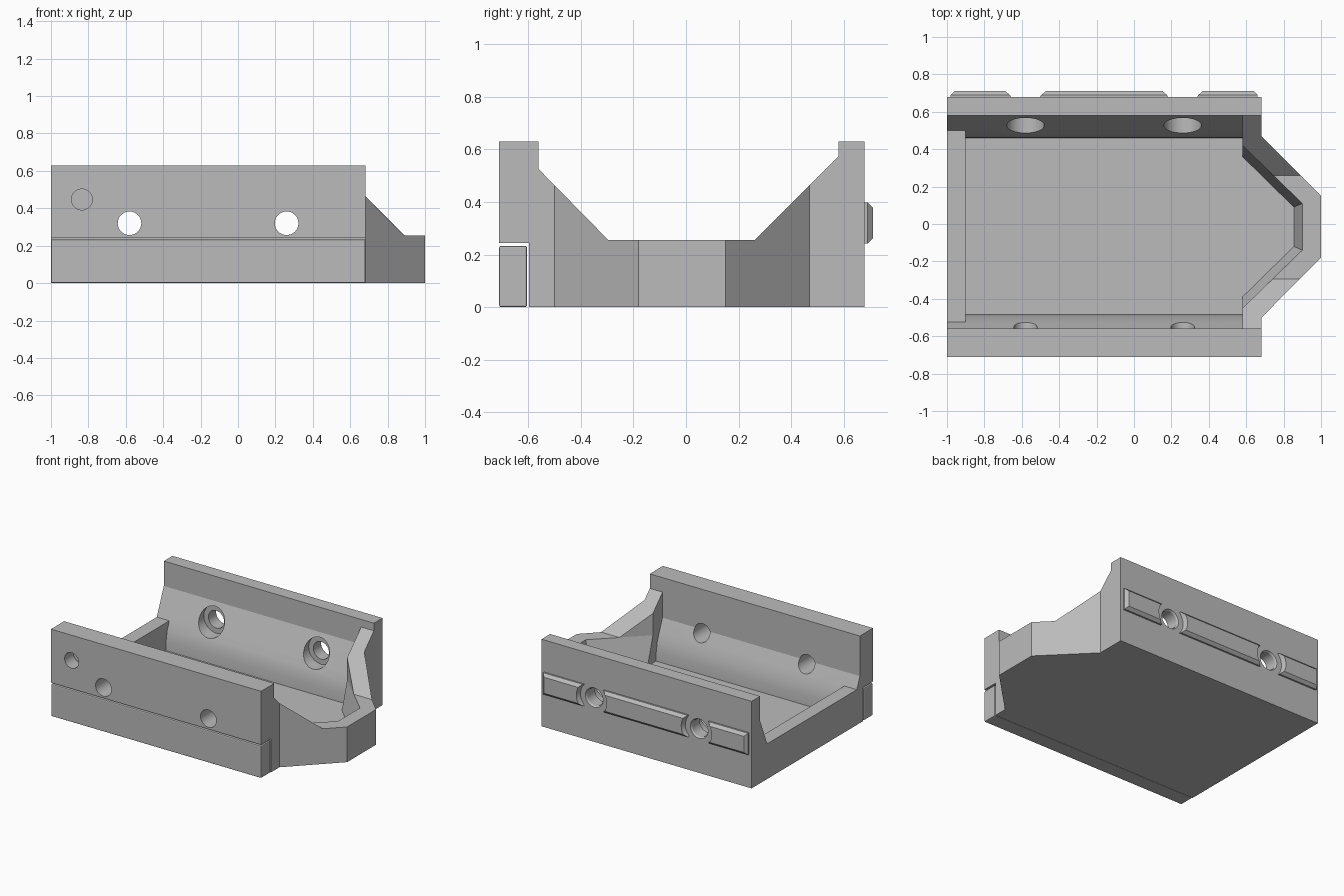
import bpy
import bmesh
import math
from mathutils import Matrix

cube = bpy.data.objects.get("Cube")
if cube:
    bpy.data.objects.remove(cube, do_unlink=True)

grey = bpy.data.materials.new("plain_grey")
grey.use_nodes = True
GREY = (0.5, 0.5, 0.5, 1)
grey.diffuse_color = GREY
grey.node_tree.nodes["Principled BSDF"].inputs["Base Color"].default_value = GREY


def finish(name, bm):
    bmesh.ops.recalc_face_normals(bm, faces=bm.faces)
    mesh = bpy.data.meshes.new(name)
    bm.to_mesh(mesh)
    bm.free()
    mesh.materials.append(grey)
    ob = bpy.data.objects.new(name, mesh)
    bpy.context.collection.objects.link(ob)
    return ob


def loft(name, rings):
    """Closed solid through rings with equal point counts."""
    bm = bmesh.new()
    loops = [[bm.verts.new(p) for p in ring] for ring in rings]
    n = len(loops[0])
    for low, high in zip(loops, loops[1:]):
        for i in range(n):
            j = (i + 1) % n
            bm.faces.new((low[i], low[j], high[j], high[i]))
    bm.faces.new(loops[0])
    bm.faces.new(loops[-1])
    return finish(name, bm)


def along_x(name, profile, x0, x1):
    return loft(name, [[(x, y, z) for y, z in profile] for x in (x0, x1)])


def along_z(name, *layers):
    return loft(name, [[(x, y, z) for x, y in plan] for z, plan in layers])


def drill(x, z, y0, y1, r0, r1=None):
    """Round cutter running along y."""
    bm = bmesh.new()
    turn = Matrix.Translation((x, (y0 + y1) / 2, z)) @ Matrix.Rotation(-math.pi / 2, 4, "X")
    bmesh.ops.create_cone(bm, cap_ends=True, segments=48, radius1=r0,
                          radius2=r0 if r1 is None else r1, depth=y1 - y0, matrix=turn)
    return finish("cutter", bm)


def select(ob):
    bpy.ops.object.select_all(action="DESELECT")
    bpy.context.view_layer.objects.active = ob
    ob.select_set(True)


def cut(ob, *cutters):
    for c in cutters:
        c.hide_render = True
        mod = ob.modifiers.new("cut", "BOOLEAN")
        mod.operation, mod.solver, mod.object = "DIFFERENCE", "EXACT", c
        select(ob)
        bpy.ops.object.modifier_apply(modifier=mod.name)
        bpy.data.objects.remove(c, do_unlink=True)


def soften(ob, width):
    mod = ob.modifiers.new("soft_edges", "BEVEL")
    mod.width, mod.segments, mod.limit_method = width, 2, "ANGLE"
    mod.angle_limit = math.radians(30)
    select(ob)
    bpy.ops.object.modifier_apply(modifier=mod.name)


def smooth(ob):
    select(ob)
    bpy.ops.object.shade_smooth_by_angle(angle=math.radians(12))


TOP, RIM, FLOOR = 0.63, 0.255, 0.055
WALL_END, BACK = 0.682, 0.678
HOLES, HOLE_Z = (-0.58, 0.26), 0.32

# Main tray: rectangular body with a tapered nose
plan = [(-1, -0.71), (WALL_END, -0.71), (WALL_END, -0.5), (1, -0.18),
        (1, 0.15), (WALL_END, 0.47), (WALL_END, BACK), (-1, BACK)]
tray = along_z("tray_body", (0, plan), (TOP, plan))

# Channel between the walls, and the sloped top of the nose
channel = along_x("cutter", [(0.58, 0.8), (0.58, 0.45), (0.5, RIM), (-0.525, RIM),
                             (-0.56, 0.34), (-0.56, 0.8)], -1.1, 0.58)
nose_top = along_x("cutter", [(0.58, 0.8), (0.58, 0.575), (0.26, RIM), (-0.295, RIM),
                              (-0.56, 0.525), (-0.56, 0.8)], 0.57, 1.1)

# Deep pocket whose side walls curve from sloped to upright
side = [(0.5125, 0.3), (0.5125, RIM), (0.4875, 0.19), (0.4755, 0.12), (0.4725, FLOOR)]
pocket = along_x("cutter", [(h - 0.0125, z) for h, z in side]
                 + [(-h - 0.0125, z) for h, z in reversed(side)], -0.9, 0.58)


def nose_plan(tip, half_tip, half_base):
    mid = -0.015
    half = [(0.5, half_base), (0.58, half_base), (tip, half_tip)]
    return [(x, mid + h) for x, h in half] + [(x, mid - h) for x, h in reversed(half)]


wide = nose_plan(0.9, 0.125, 0.435)
nose_pocket = along_z("cutter", (FLOOR, nose_plan(0.855, 0.105, 0.375)), (RIM, wide), (0.8, wide))

# Rebate for the separate lower strip
rebate = along_x("cutter", [(-0.8, -0.1), (-0.597, -0.1), (-0.597, 0.243), (-0.8, 0.243)], -1.1, 1.1)
cut(tray, channel, nose_top, pocket, nose_pocket, rebate)

# Screw holes, counterbored on the inside of the back wall
for x in HOLES:
    cut(tray, drill(x, HOLE_Z, -0.8, 0.8, 0.063),
        drill(x, HOLE_Z, 0.3, 0.58, 0.1),
        drill(x, HOLE_Z, 0.667, 0.685, 0.063, 0.075))
# Blind hole in the front wall
cut(tray, drill(-0.835, 0.447, -0.8, -0.61, 0.056))
smooth(tray)

# Lower front strip
strip = along_x("lower_front_strip", [(-0.71, 0), (-0.604, 0), (-0.604, 0.233), (-0.71, 0.233)],
                -1, WALL_END)
soften(strip, 0.007)
smooth(strip)

# Raised rails on the back wall, with rounded ends around the screw holes
half_z = 0.078
for name, x0, x1 in (("right_rail", -0.98, -0.58), ("middle_rail", -0.58, 0.26),
                     ("left_rail", 0.26, 0.66)):
    rings = []
    for y, inset in ((0.67, 0), (0.69, 0), (0.71, 0.02)):
        a, b, h = x0 + inset, x1 - inset, half_z - inset
        rings.append([(a, y, HOLE_Z - h), (b, y, HOLE_Z - h),
                      (b, y, HOLE_Z + h), (a, y, HOLE_Z + h)])
    rail = loft(name, rings)
    for x in HOLES:
        if x0 <= x <= x1:
            cut(rail, drill(x, HOLE_Z, 0.65, 0.72, 0.1, 0.125))
    smooth(rail)
